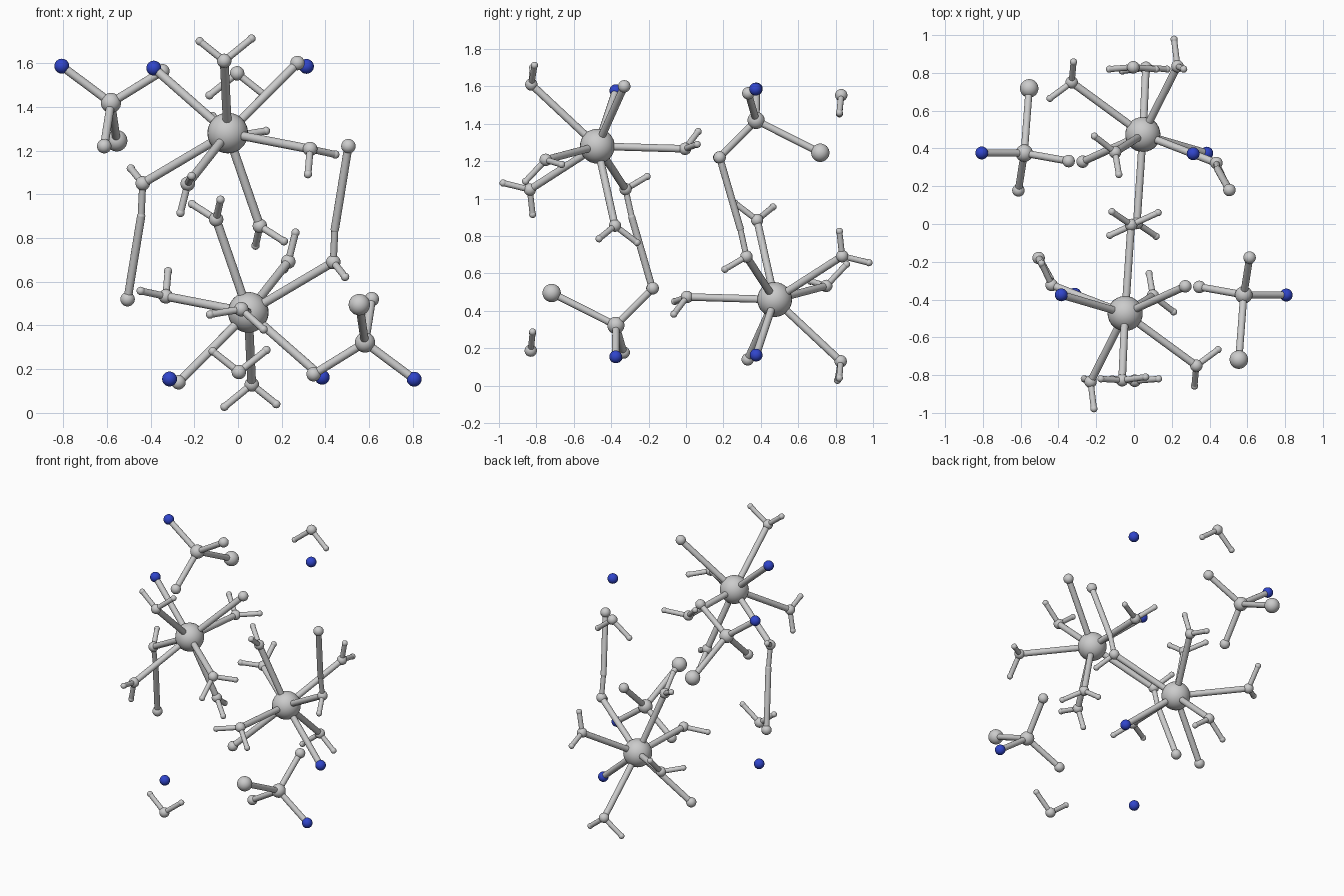
import bpy, bmesh
from mathutils import Vector, Matrix

if "Cube" in bpy.data.objects:
    bpy.data.objects.remove(bpy.data.objects["Cube"])

blue = bpy.data.materials.new("blue")
blue.diffuse_color = (0.03, 0.06, 0.6, 1)
blue.use_nodes = True
blue.node_tree.nodes["Principled BSDF"].inputs["Base Color"].default_value = blue.diffuse_color
CENTRE_Z = 0.87


def invert(p):
    """Point reflection through the centre of the model."""
    return Vector((-p[0], -p[1], 2 * CENTRE_Z - p[2]))


def finish(bm, name, mat=None):
    me = bpy.data.meshes.new(name)
    for f in bm.faces:
        f.smooth = True
    bm.to_mesh(me)
    bm.free()
    if mat:
        me.materials.append(mat)
    ob = bpy.data.objects.new(name, me)
    bpy.context.collection.objects.link(ob)


def ball(name, p, r, mat=None):
    for q in (Vector(p), invert(p)):
        bm = bmesh.new()
        bmesh.ops.create_uvsphere(bm, u_segments=28, v_segments=16, radius=r,
                                  matrix=Matrix.Translation(q))
        finish(bm, name, mat)


def stick(name, a, b, r):
    for s, e in ((Vector(a), Vector(b)), (invert(a), invert(b))):
        d = e - s
        m = Matrix.Translation((s + e) / 2) @ d.to_track_quat('Z', 'Y').to_matrix().to_4x4()
        bm = bmesh.new()
        bmesh.ops.create_cone(bm, cap_ends=False, segments=20, radius1=r, radius2=r,
                              depth=d.length, matrix=m)
        finish(bm, name)


def water(o, h1, h2):
    ball("water_oxygen", o, 0.033)
    for h in (h1, h2):
        ball("hydrogen", h, 0.019)
        stick("hydrogen_bond_stick", o, h, 0.016)


# Large central atom
metal = (-0.047, -0.474, 1.28)
ball("large_atom", metal, 0.093)

# Water groups attached to the large atom
waters = [
    ((-0.063, -0.827, 1.61), (-0.175, -0.82, 1.70), (0.062, -0.81, 1.712)),
    ((-0.23, -0.835, 1.048), (-0.212, -0.978, 1.083), (-0.263, -0.82, 0.915)),
    ((0.33, -0.75, 1.207), (0.32, -0.858, 1.092), (0.445, -0.665, 1.182)),
    ((0.10, -0.38, 0.855), (0.08, -0.262, 0.765), (0.21, -0.465, 0.785)),
    ((-0.015, -0.005, 1.266), (0.128, 0.06, 1.29), (-0.117, 0.065, 1.358)),
    ((-0.436, -0.323, 1.05), (-0.443, -0.29, 0.90), (-0.49, -0.208, 1.118)),
]
for w in waters:
    water(*w)
    stick("large_atom_stick", metal, w[0], 0.02)

# Loose water
water((0.004, -0.83, 0.187), (-0.116, -0.82, 0.282), (0.13, -0.82, 0.287))

# Grey and blue atoms attached to the large atom, and the loose blue atom
side_grey = (0.272, -0.33, 1.60)
side_blue = (-0.385, -0.375, 1.577)
ball("side_grey_atom", side_grey, 0.033)
ball("side_blue_atom", side_blue, 0.034, blue)
for p in (side_grey, side_blue):
    stick("large_atom_stick", metal, p, 0.02)
ball("loose_blue_atom", (0.313, 0.372, 1.585), 0.034, blue)

# Long link hanging from one water
link_end = (-0.505, -0.18, 0.52)
ball("link_end_atom", link_end, 0.033)
stick("long_link", waters[5][1], link_end, 0.019)

# Four-armed group
hub = (-0.581, 0.375, 1.418)
ball("hub_atom", hub, 0.046)
for name, p, r, mat in (
        ("arm_blue_atom", (-0.806, 0.376, 1.586), 0.034, blue),
        ("arm_big_atom", (-0.555, 0.718, 1.245), 0.049, None),
        ("arm_grey_atom", (-0.612, 0.178, 1.22), 0.033, None),
        ("arm_grey_atom", (-0.346, 0.333, 1.563), 0.033, None)):
    ball(name, p, r, mat)
    stick("hub_arm", hub, p, 0.019)
